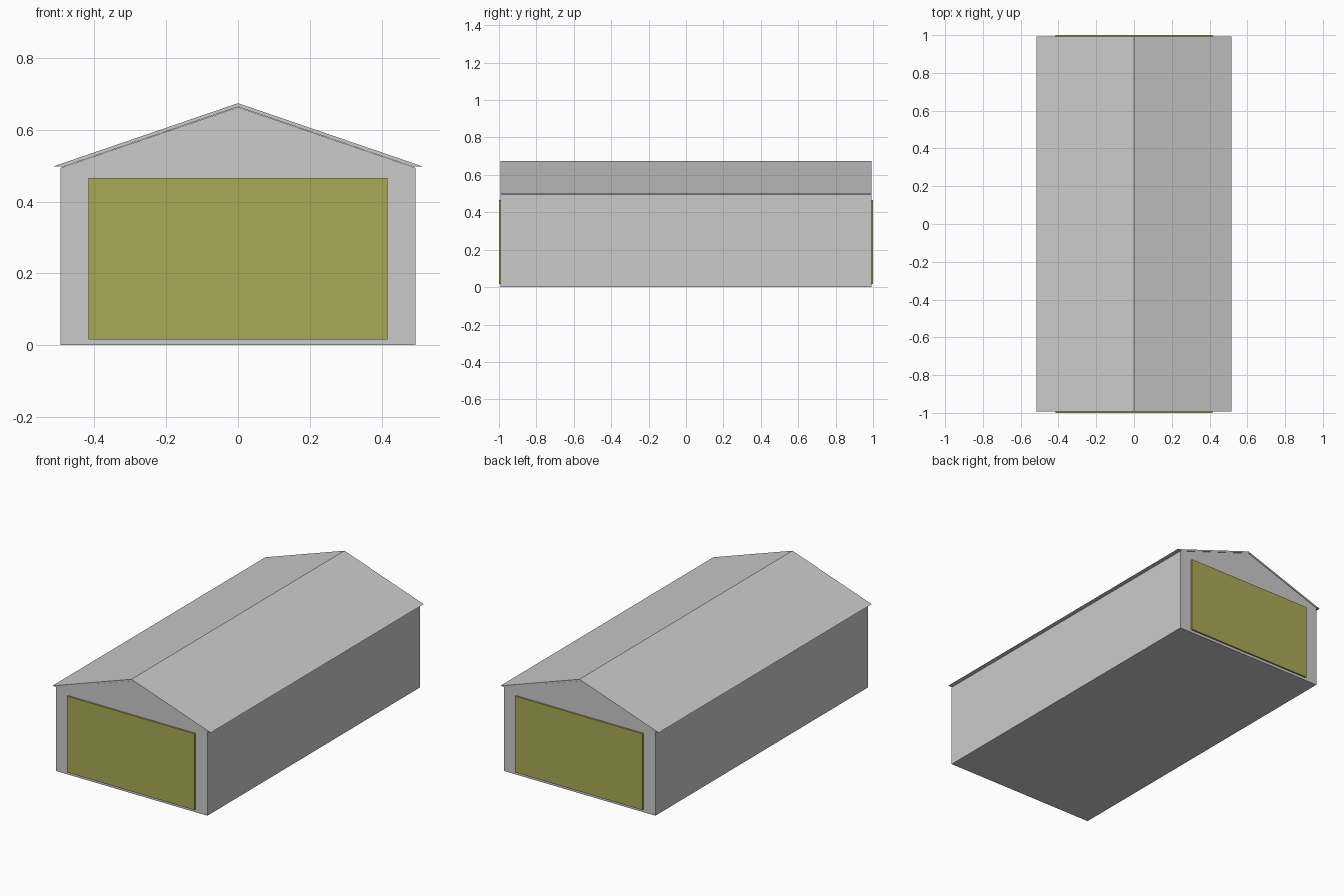
import bpy, bmesh

if "Cube" in bpy.data.objects:
    bpy.data.objects.remove(bpy.data.objects["Cube"])

def mat(name, c):
    m = bpy.data.materials.new(name)
    m.diffuse_color = (*c, 1)
    m.use_nodes = True
    m.node_tree.nodes["Principled BSDF"].inputs["Base Color"].default_value = m.diffuse_color
    return m

GREY = mat("light grey", (0.6, 0.6, 0.6))
OLIVE = mat("olive", (0.4, 0.4, 0.095))

def extrude_profile(name, pts, y0, y1, material):
    """Extrude an (x, z) outline along y."""
    bm = bmesh.new()
    f = bm.faces.new([bm.verts.new((x, y0, z)) for x, z in pts])
    r = bmesh.ops.extrude_face_region(bm, geom=[f])
    for v in r["geom"]:
        if isinstance(v, bmesh.types.BMVert):
            v.co.y = y1
    bmesh.ops.recalc_face_normals(bm, faces=bm.faces)
    me = bpy.data.meshes.new(name)
    bm.to_mesh(me)
    bm.free()
    me.materials.append(material)
    ob = bpy.data.objects.new(name, me)
    bpy.context.collection.objects.link(ob)
    return ob

# Gabled hall
W, L = 0.494, 0.991
extrude_profile("walls", [(-W, 0), (W, 0), (W, 0.494), (0, 0.663), (-W, 0.494)], -L, L, GREY)

# Thin pitched roof with flat-cut eaves
E = 0.517
extrude_profile("roof", [(-E, 0.497), (0, 0.674), (E, 0.497), (0.487, 0.497),
                         (0, 0.664), (-0.487, 0.497)], -L - 0.002, L + 0.002, GREY)

# Large door plate on each gable end
D = 0.416
for name, s in (("front_door", -1), ("back_door", 1)):
    extrude_profile(name, [(-D, 0.016), (D, 0.016), (D, 0.466), (-D, 0.466)],
                    s * (L - 0.0005), s * 1.0, OLIVE)
